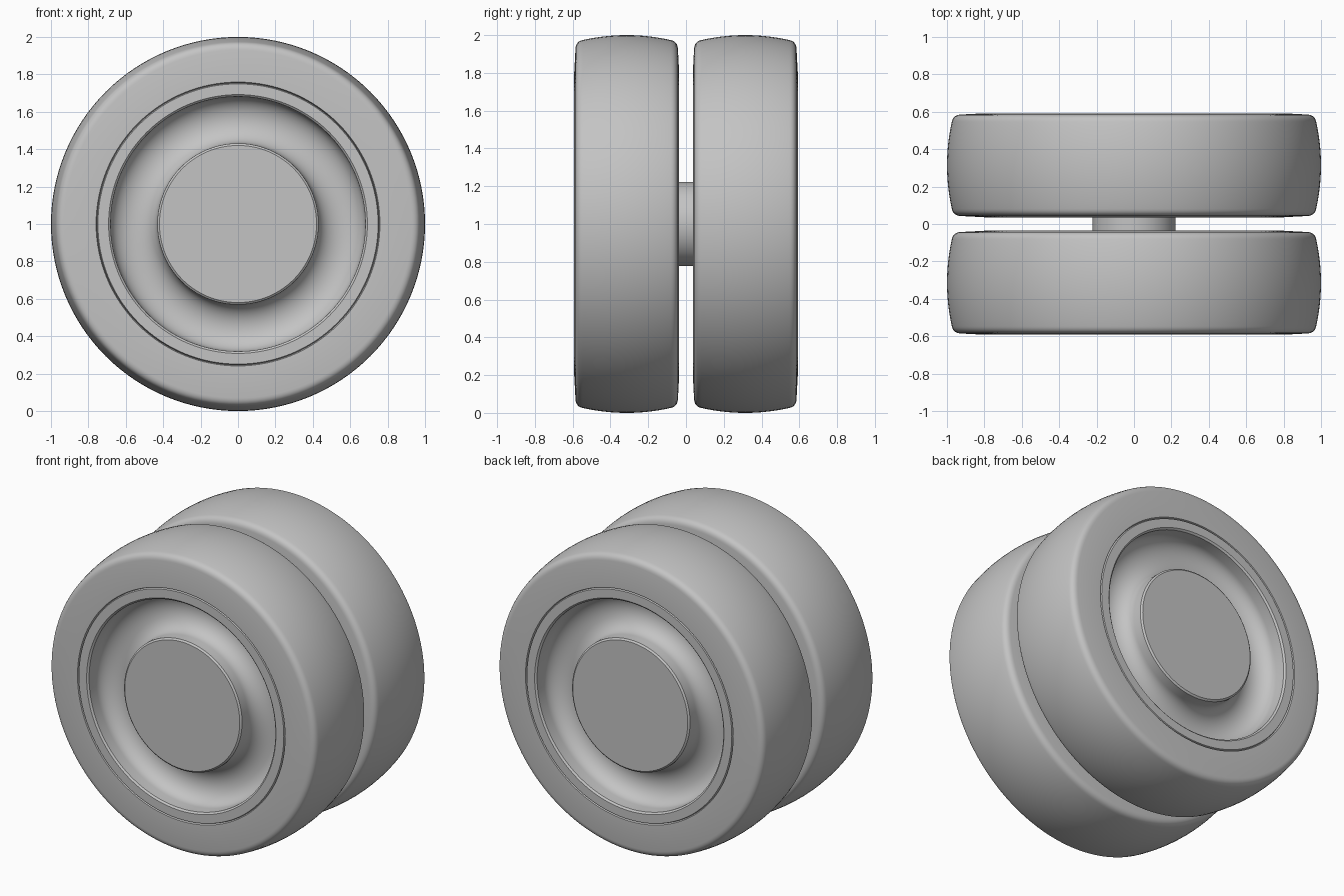
import bpy, bmesh, math
from mathutils import Matrix, Vector

if "Cube" in bpy.data.objects:
    bpy.data.objects.remove(bpy.data.objects["Cube"])

WHEEL_Y = 0.314
SEGMENTS = 128

grey = bpy.data.materials.new("plain grey")
grey.use_nodes = True
grey.diffuse_color = (0.55, 0.55, 0.55, 1)
grey.node_tree.nodes["Principled BSDF"].inputs["Base Color"].default_value = grey.diffuse_color


def curve(a, b, c, steps=8):
    """Rounded corner from a to c, pulled towards b."""
    a, b, c = Vector(a), Vector(b), Vector(c)
    ts = [i / steps for i in range(steps + 1)]
    return [tuple(a * (1 - t) ** 2 + b * 2 * t * (1 - t) + c * t * t) for t in ts]


def lathe(name, half, y, closed=False):
    """Spin a half profile of (radius, offset) and its mirror image about the y axis."""
    mirrored = [(r, -d) for r, d in reversed(half) if abs(d) > 1e-6]
    profile = half + mirrored
    bm = bmesh.new()
    verts = [bm.verts.new((r, d, 0)) for r, d in profile]
    edges = [bm.edges.new(pair) for pair in zip(verts, verts[1:])]
    if closed:
        edges.append(bm.edges.new((verts[-1], verts[0])))
    bmesh.ops.spin(bm, geom=verts + edges, cent=(0, 0, 0), axis=(0, 1, 0),
                   angle=math.tau, steps=SEGMENTS, use_merge=True)
    bmesh.ops.remove_doubles(bm, verts=bm.verts, dist=1e-5)
    bmesh.ops.recalc_face_normals(bm, faces=bm.faces)
    bm.transform(Matrix.Translation((0, y, 1)))
    mesh = bpy.data.meshes.new(name)
    bm.to_mesh(mesh)
    bm.free()
    mesh.materials.append(grey)
    obj = bpy.data.objects.new(name, mesh)
    bpy.context.collection.objects.link(obj)
    bpy.ops.object.select_all(action="DESELECT")
    obj.select_set(True)
    bpy.context.view_layer.objects.active = obj
    bpy.ops.object.shade_smooth_by_angle(angle=math.radians(30))
    return obj


# Tyre: bore, flat sidewall, rounded shoulder and crowned tread
tread = [(1 - 0.48 * d * d, d) for d in (0.2, 0.16, 0.12, 0.08, 0.04, 0)]
tyre = [(0.754, 0), (0.754, 0.266), (0.759, 0.278), (0.80, 0.278)]
tyre += curve((0.93, 0.271), (0.967, 0.268), (0.974, 0.232)) + tread

# Rim: hub disc, rounded trough and bevelled lip
trough = []
for i in range(25):
    a = math.pi * i / 24
    trough.append((0.556 - 0.124 * math.cos(a), 0.20 - 0.10 * math.sin(a)))
rim = [(0, 0.268), (0.42, 0.268), (0.431, 0.259)] + trough
rim += [(0.681, 0.268), (0.692, 0.278), (0.749, 0.278), (0.754, 0.266)]

for side, y in (("front", -WHEEL_Y), ("back", WHEEL_Y)):
    lathe(side + "_tyre", tyre, y, closed=True)
    lathe(side + "_rim", rim, y)

# Axle joining the two wheels
lathe("axle", [(0, 0.3), (0.222, 0.3)], 0)
